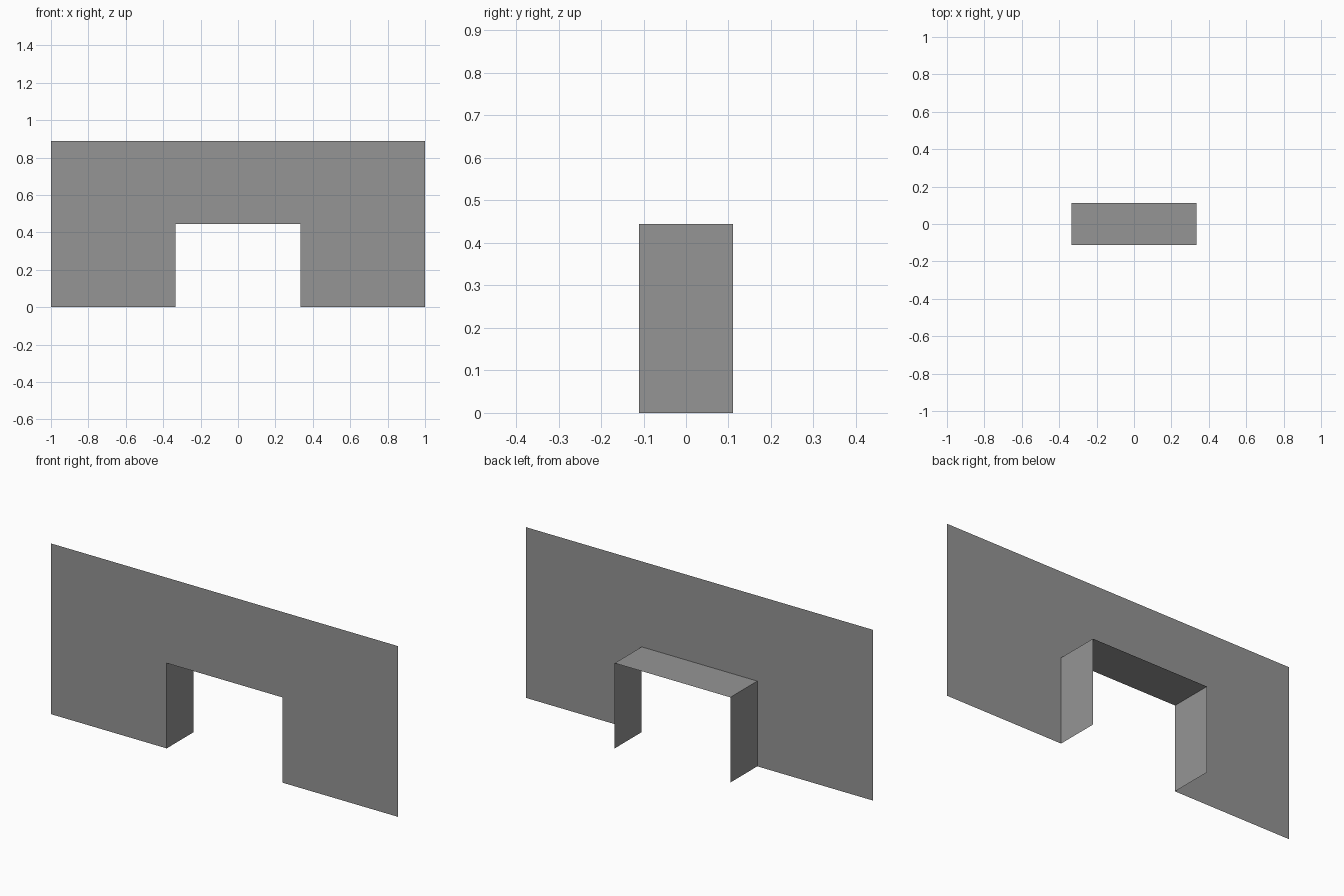
import bpy
import bmesh

W, H = 1.0, 0.889          # wall half width and height
OW, OH = 0.333, 0.444      # opening half width and height
D = 0.111                  # half depth

cube = bpy.data.objects.get("Cube")
if cube:
    bpy.data.objects.remove(cube, do_unlink=True)

# Plain grey plaster
grey = bpy.data.materials.new("plain_grey")
grey.use_nodes = True
colour = (0.30, 0.30, 0.30, 1.0)
grey.diffuse_color = colour
grey.node_tree.nodes["Principled BSDF"].inputs["Base Color"].default_value = colour


def finish(bm, name):
    mesh = bpy.data.meshes.new(name)
    bm.to_mesh(mesh)
    bm.free()
    mesh.materials.append(grey)
    obj = bpy.data.objects.new(name, mesh)
    bpy.context.collection.objects.link(obj)


# Thin wall sheet with a doorway notch, facing the front
bm = bmesh.new()
outline = [(-W, 0), (-OW, 0), (-OW, OH), (OW, OH), (OW, 0), (W, 0), (W, H), (-W, H)]
bm.faces.new([bm.verts.new((x, -D, z)) for x, z in outline])
finish(bm, "wall")

# Doorway lining: jambs and lintel swept back from the wall
bm = bmesh.new()
path = [bm.verts.new((x, -D, z)) for x, z in outline[1:5]]
edges = [bm.edges.new(pair) for pair in zip(path, path[1:])]
swept = bmesh.ops.extrude_edge_only(bm, edges=edges)["geom"]
back = [v for v in swept if isinstance(v, bmesh.types.BMVert)]
bmesh.ops.translate(bm, verts=back, vec=(0, 2 * D, 0))
# Face the lining into the opening
for face in bm.faces:
    face.normal_update()
    if face.normal.dot(face.calc_center_median()) > 0:
        face.normal_flip()
finish(bm, "doorway_lining")
